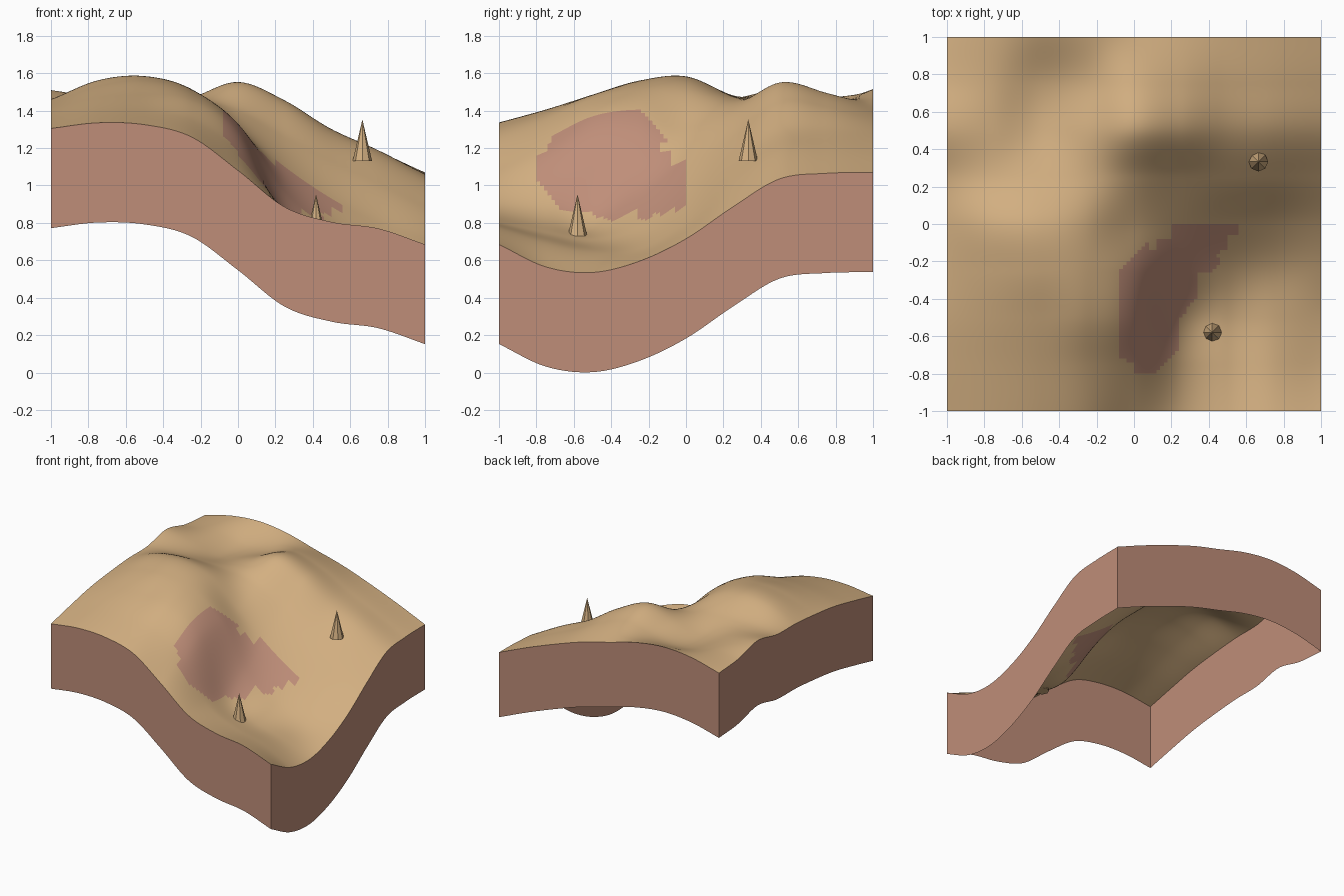
import bpy
import bmesh
from mathutils import Vector

cube = bpy.data.objects.get("Cube")
if cube:
    bpy.data.objects.remove(cube, do_unlink=True)


def make_material(name, colour):
    material = bpy.data.materials.new(name)
    material.use_nodes = True
    material.diffuse_color = (*colour, 1)
    shader = next(n for n in material.node_tree.nodes if n.type == 'BSDF_PRINCIPLED')
    shader.inputs["Base Color"].default_value = (*colour, 1)
    return material


sand = make_material("sand", (0.65, 0.43, 0.22))
earth = make_material("reddish earth", (0.52, 0.27, 0.19))

SKIRT = 0.533    # depth of the cut sides
CELLS = 100      # terrain cells along each side

# Ground profiles in hundredths, each running left to right, from front to back
profiles = [
    (130.5, 133.5, 132.5, 126, 108, 88.5, 80.5, 77, 68.5),
    (136, 140, 140, 135, 118, 87, 75, 69, 56.5),
    (141, 147, 148.5, 146, 129, 85, 71, 64, 53.5),
    (144, 153, 156, 151, 133, 97, 77, 66, 59.5),
    (146, 156, 158, 151, 131, 110, 93, 80, 71.5),
    (146.5, 148, 148, 146.5, 140, 126, 113, 101, 88.5),
    (151, 147, 141.5, 147, 155, 144.5, 128.5, 117, 103.5),
    (145.5, 147, 142, 144, 149.5, 142, 129.5, 118.5, 106.5),
    (143.5, 149.5, 151.5, 148.5, 142, 135.5, 127, 117.5, 107),
]

# Outline of the bare earth patch, in plan
patch_outline = [
    (-.08, -.72), (0, -.74), (0, -.8), (.1, -.81), (.25, -.66), (.25, -.5),
    (.33, -.4), (.33, -.27), (.4, -.27), (.47, -.21), (.43, -.16), (.5, -.13),
    (.5, -.07), (.56, -.06), (.55, 0), (.2, -.01), (.2, -.08), (.13, -.08),
    (.1, -.17), (.07, -.1), (0, -.17), (-.08, -.25),
]


def smooth_sample(values, t):
    """Smooth curve through evenly spaced values, with t from -1 to 1."""
    last = len(values) - 1
    u = (t + 1) / 2 * last
    i = min(int(u), last - 1)
    f = u - i
    b, c = values[i], values[i + 1]
    a = values[i - 1] if i else 2 * b - c
    d = values[i + 2] if i + 2 <= last else 2 * c - b
    return b + f / 2 * (c - a + f * (2 * a - 5 * b + 4 * c - d
                                     + f * (3 * (b - c) + d - a)))


def height(x, y):
    return smooth_sample([smooth_sample(row, x) for row in profiles], y) / 100


def in_patch(x, y):
    inside = False
    previous = patch_outline[-1]
    for point in patch_outline:
        (ax, ay), (bx, by) = previous, point
        if (ay > y) != (by > y) and x < ax + (bx - ax) * (y - ay) / (by - ay):
            inside = not inside
        previous = point
    return inside


def finish(name, bm, materials, smooth=False):
    mesh = bpy.data.meshes.new(name)
    bm.to_mesh(mesh)
    bm.free()
    for material in materials:
        mesh.materials.append(material)
    for polygon in mesh.polygons:
        polygon.use_smooth = smooth
    obj = bpy.data.objects.new(name, mesh)
    bpy.context.scene.collection.objects.link(obj)
    return obj


# Rolling ground surface with the earth patch
bm = bmesh.new()
bmesh.ops.create_grid(bm, x_segments=CELLS, y_segments=CELLS, size=1)
for vert in bm.verts:
    vert.co.z = height(vert.co.x, vert.co.y)
for face in bm.faces:
    middle = face.calc_center_median()
    face.material_index = int(in_patch(middle.x, middle.y))
finish("ground_surface", bm, [sand, earth], smooth=True)

# Four cut sides hanging below the rim, open underneath
bm = bmesh.new()
corners = [Vector(c) for c in ((-1, -1), (1, -1), (1, 1), (-1, 1))]
for start, end in zip(corners, corners[1:] + corners[:1]):
    columns = []
    for step in range(CELLS + 1):
        x, y = start.lerp(end, step / CELLS)
        z = height(x, y)
        columns.append([bm.verts.new((x, y, z - SKIRT)), bm.verts.new((x, y, z))])
    for (low, high), (next_low, next_high) in zip(columns, columns[1:]):
        bm.faces.new((low, next_low, next_high, high))
finish("cut_sides", bm, [earth])

# Faceted cones standing on the ground
for name, location in (("back_cone", (.665, .333, 1.13)), ("front_cone", (.417, -.58, .73))):
    bm = bmesh.new()
    bmesh.ops.create_cone(bm, cap_ends=True, segments=8, radius1=.052, radius2=0, depth=.223)
    bmesh.ops.translate(bm, verts=bm.verts, vec=Vector(location) + Vector((0, 0, .1115)))
    finish(name, bm, [sand])
